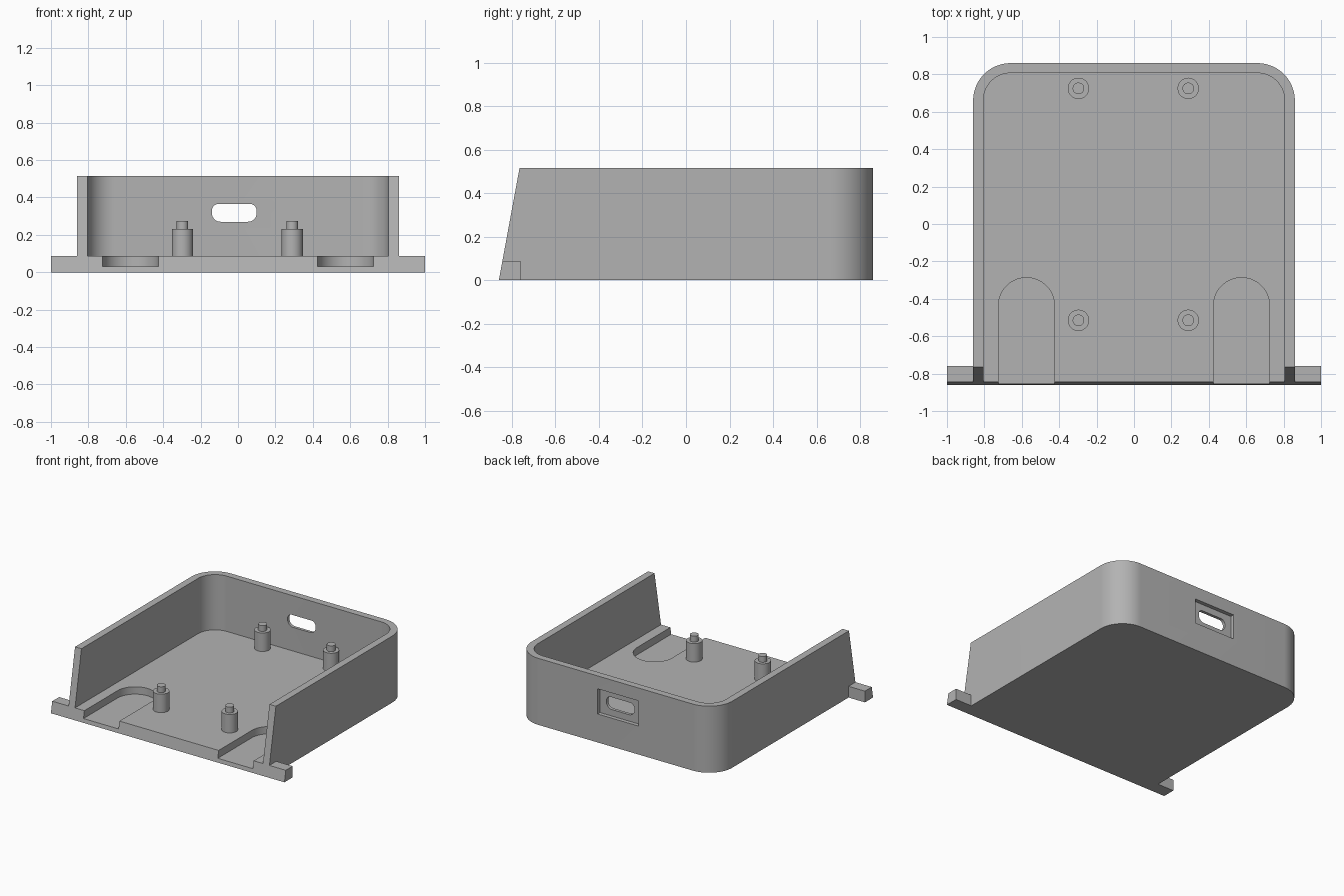
import bpy
import bmesh
from math import pi, sin, cos

WIDTH, BACK, FRONT = 0.86, 0.86, -0.86
HEIGHT, FLOOR = 0.515, 0.087
SLOPE = 0.095 / HEIGHT

cube = bpy.data.objects.get("Cube")
if cube:
    bpy.data.objects.remove(cube, do_unlink=True)

grey = bpy.data.materials.new("plain grey")
grey.use_nodes = True
colour = (0.45, 0.45, 0.45, 1)
grey.diffuse_color = colour
grey.node_tree.nodes["Principled BSDF"].inputs["Base Color"].default_value = colour


def outline(x0, x1, y0, y1, low=0, high=0, steps=20):
    """Rectangle with separate radii for its low and high corners."""
    points = []
    corners = [(x0, y0, 1, 1, low), (x1, y0, -1, 1, low),
               (x1, y1, -1, -1, high), (x0, y1, 1, -1, high)]
    for i, (x, y, sx, sy, r) in enumerate(corners):
        if r == 0:
            points.append((x, y))
            continue
        for k in range(steps + 1):
            a = pi + i * pi / 2 + k * pi / 2 / steps
            p = (x + sx * r + r * cos(a), y + sy * r + r * sin(a))
            if not points or abs(p[0] - points[-1][0]) + abs(p[1] - points[-1][1]) > 1e-5:
                points.append(p)
    return points


def prism(name, points, start, end, along_y=False):
    """Extrude an outline along z, or along y for wall openings."""
    bm = bmesh.new()
    place = (lambda u, v, w: (u, w, v)) if along_y else (lambda u, v, w: (u, v, w))
    face = bm.faces.new([bm.verts.new(place(u, v, start)) for u, v in points])
    new = bmesh.ops.extrude_face_region(bm, geom=[face])["geom"]
    shift = place(0, 0, end - start)
    bmesh.ops.translate(bm, vec=shift, verts=[g for g in new if isinstance(g, bmesh.types.BMVert)])
    bmesh.ops.recalc_face_normals(bm, faces=bm.faces)
    mesh = bpy.data.meshes.new(name)
    bm.to_mesh(mesh)
    bm.free()
    mesh.materials.append(grey)
    obj = bpy.data.objects.new(name, mesh)
    bpy.context.collection.objects.link(obj)
    return obj


def activate(obj):
    bpy.ops.object.select_all(action='DESELECT')
    obj.select_set(True)
    bpy.context.view_layer.objects.active = obj


def combine(target, tool, operation='DIFFERENCE'):
    mod = target.modifiers.new("combine", 'BOOLEAN')
    mod.operation, mod.solver, mod.object = operation, 'EXACT', tool
    activate(target)
    bpy.ops.object.modifier_apply(modifier=mod.name)
    bpy.data.objects.remove(tool, do_unlink=True)


# Tray with rounded back corners, and the bar that forms both front tabs
tray = prism("tray", outline(-WIDTH, WIDTH, FRONT, BACK, high=0.2), 0, HEIGHT)
bar = prism("tab_bar", outline(-1, 1, FRONT, -0.76), 0, FLOOR)
combine(tray, bar, 'UNION')

# Open-fronted cavity
combine(tray, prism("cavity", outline(-0.805, 0.805, -1.2, 0.807, high=0.145), FLOOR, 1))

# Two round-ended pockets in the floor
for x in (-0.575, 0.575):
    combine(tray, prism("pocket", outline(x - 0.15, x + 0.15, -1.2, -0.287, high=0.15), 0.03, 0.3))

# Port in the back wall: outer rectangular recess and rounded slot
combine(tray, prism("recess", outline(-0.195, 0.155, 0.22, 0.415), BACK - 0.03, 1, True))
combine(tray, prism("slot", outline(-0.14, 0.1, 0.27, 0.365, 0.047, 0.036, 10), 0.7, 1, True))

# Lean the front face back
for v in tray.data.vertices:
    if v.co.y < FRONT + 0.001:
        v.co.y += v.co.z * SLOPE


# Stepped mounting posts
def cylinder(name, x, y, radius, bottom, top):
    bpy.ops.mesh.primitive_cylinder_add(vertices=40, radius=radius, depth=top - bottom,
                                        location=(x, y, (bottom + top) / 2))
    obj = bpy.context.object
    obj.name = name
    obj.data.materials.append(grey)
    return obj


parts = [tray]
for end, y in (("back", 0.725), ("front", -0.515)):
    for side, x in (("right", -0.297), ("left", 0.29)):
        parts.append(cylinder(f"{end}_{side}_post", x, y, 0.057, FLOOR - 0.02, 0.23))
        parts.append(cylinder(f"{end}_{side}_pin", x, y, 0.031, 0.22, 0.275))

for part in parts:
    activate(part)
    bpy.ops.object.shade_smooth_by_angle(angle=pi / 6)
